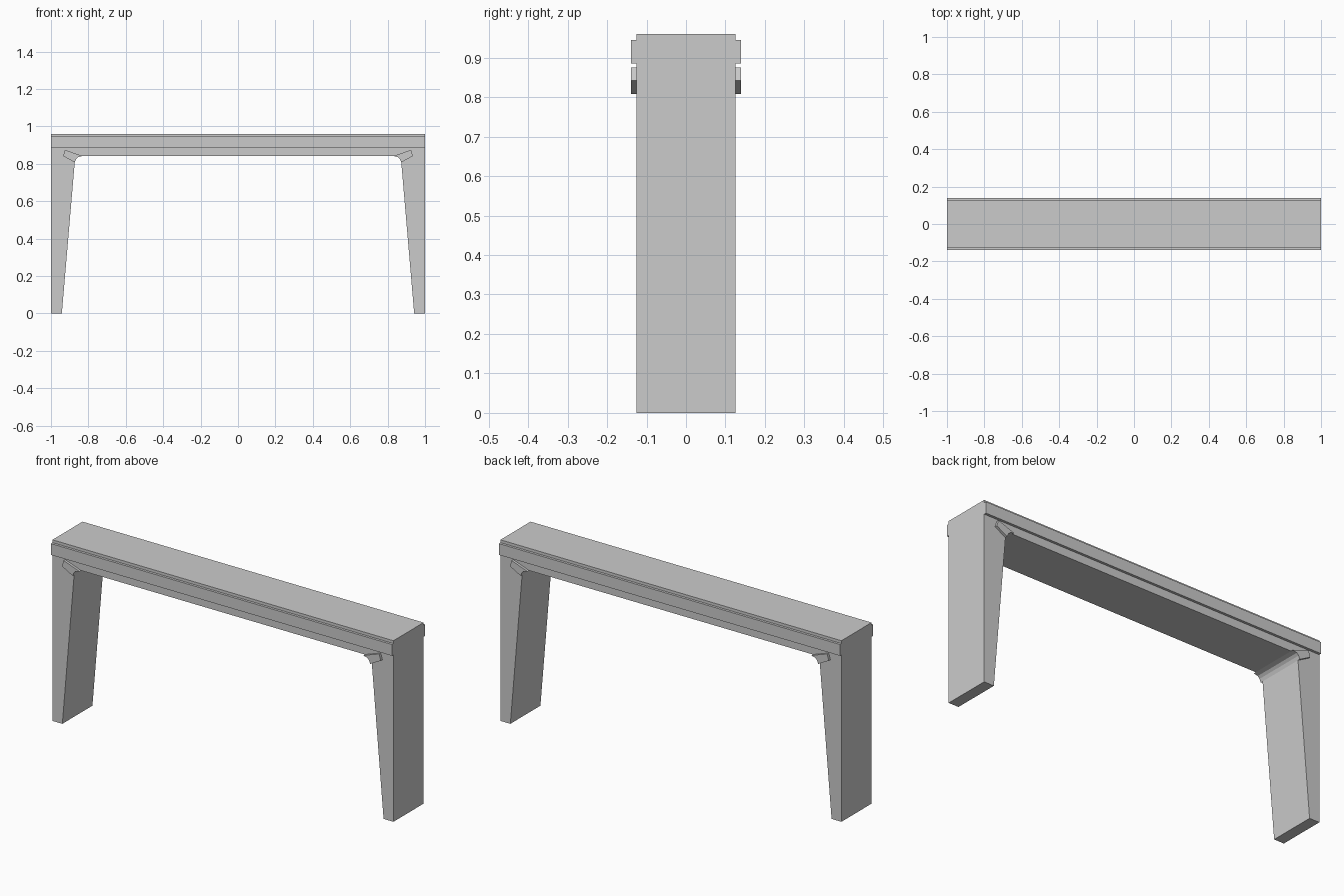
import bpy, bmesh

if "Cube" in bpy.data.objects:
    bpy.data.objects.remove(bpy.data.objects["Cube"])


def extrude_profile(name, pts, y0, y1):
    """Closed x-z profile extruded along y."""
    bm = bmesh.new()
    face = bm.faces.new([bm.verts.new((x, y0, z)) for x, z in pts])
    res = bmesh.ops.extrude_face_region(bm, geom=[face])
    verts = [g for g in res["geom"] if isinstance(g, bmesh.types.BMVert)]
    bmesh.ops.translate(bm, verts=verts, vec=(0, y1 - y0, 0))
    bmesh.ops.recalc_face_normals(bm, faces=bm.faces[:])
    mesh = bpy.data.meshes.new(name)
    bm.to_mesh(mesh)
    bm.free()
    obj = bpy.data.objects.new(name, mesh)
    bpy.context.collection.objects.link(obj)
    return obj


HALF = 0.126    # frame half depth
TRIM = 0.139    # trim half depth

# Portal frame: tapered legs, flat lintel, softened inner corners
right = [(0.832, 0.842), (0.855, 0.836), (0.866, 0.825), (0.873, 0.808),
         (0.942, 0), (1, 0), (1, 0.96)]
left = [(-x, z) for x, z in reversed(right)]
extrude_profile("portal_frame", right + left, -HALF, HALF)

# Raised bands along both faces of the lintel
band = [(-1, 0.885), (1, 0.885), (1, 0.945), (-1, 0.945)]
for side, s in (("front", -1), ("back", 1)):
    extrude_profile(side + "_band", band, s * (HALF - 0.005), s * TRIM)

# Corner brackets standing proud of both faces
bracket = [(0.832, 0.842), (0.855, 0.836), (0.866, 0.825), (0.873, 0.808),
           (0.935, 0.842), (0.925, 0.875)]
for end, sx in (("left", -1), ("right", 1)):
    for side, s in (("front", -1), ("back", 1)):
        extrude_profile(f"{end}_{side}_bracket", [(sx * x, z) for x, z in bracket],
                        s * (HALF - 0.005), s * TRIM)
